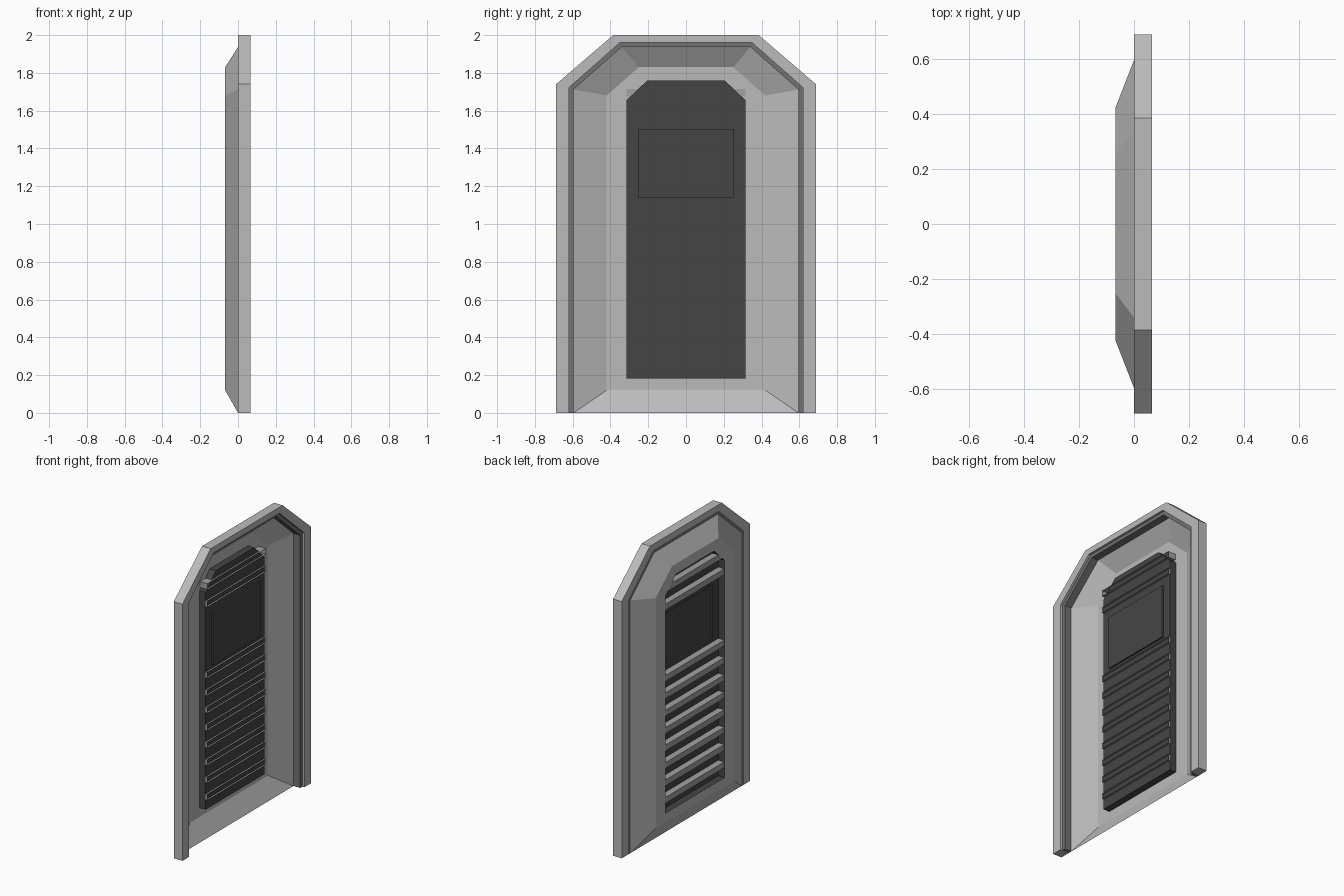
import bpy, bmesh

if "Cube" in bpy.data.objects:
    bpy.data.objects.remove(bpy.data.objects["Cube"])


def material(name, v):
    m = bpy.data.materials.new(name)
    m.diffuse_color = (v, v, v, 1)
    m.use_nodes = True
    m.node_tree.nodes["Principled BSDF"].inputs["Base Color"].default_value = m.diffuse_color
    return m


LIGHT = material("light_grey", 0.5)
MID = material("mid_grey", 0.17)
BAR = material("bar_grey", 0.36)
DARK = material("dark_grey", 0.06)


def build(name, polys, mat, outward=False):
    """Object from a list of polygons, welded where they meet."""
    bm = bmesh.new()
    for p in polys:
        bm.faces.new([bm.verts.new(c) for c in p])
    bmesh.ops.remove_doubles(bm, verts=bm.verts, dist=1e-5)
    if outward:
        bmesh.ops.recalc_face_normals(bm, faces=bm.faces)
    me = bpy.data.meshes.new(name)
    bm.to_mesh(me)
    bm.free()
    me.materials.append(mat)
    ob = bpy.data.objects.new(name, me)
    bpy.context.collection.objects.link(ob)
    return ob


def arch(half):
    """Mirror the +y half of an outline: bottom, shoulder, top."""
    return half + [(-y, z) for y, z in reversed(half)]


def at(x, pts):
    return [(x, y, z) for y, z in pts]


def bridge(a, b, closed=False):
    n = len(a)
    return [[a[i], a[(i + 1) % n], b[(i + 1) % n], b[i]]
            for i in range(n if closed else n - 1)]


def arch_ring(name, outer, inner, x0, x1, mat):
    of, inf, ob, ib = at(x1, outer), at(x1, inner), at(x0, outer), at(x0, inner)
    polys = bridge(of, inf) + bridge(ob, ib) + bridge(of, ob) + bridge(inf, ib)
    for k in (0, -1):
        polys.append([of[k], inf[k], ib[k], ob[k]])
    build(name, polys, mat, True)


frame_out = arch([(0.688, 0), (0.688, 1.74), (0.385, 2.0)])
frame_in = arch([(0.62, 0), (0.62, 1.722), (0.35, 1.96)])
funnel_out = arch([(0.595, 0), (0.595, 1.712), (0.34, 1.937)])
funnel_in = arch([(0.42, 0.12), (0.42, 1.68), (0.25, 1.83)])
panel = arch([(0.315, 0.182), (0.315, 1.655), (0.205, 1.76)])
BACK, FRONT, WIN = -0.068, -0.022, -0.010

# Outer frame and the stepped trim inside it
arch_ring("outer_frame", frame_out, frame_in, 0, 0.065, LIGHT)
arch_ring("inner_trim", frame_in, funnel_out, 0, 0.05, MID)

# Sloped recess and back plate with the panel opening
build("recess", bridge(at(0, funnel_out), at(BACK, funnel_in), True)
      + bridge(at(BACK, funnel_in), at(BACK, panel), True), LIGHT)

# Door panel: hollow shell, open at the back, with a raised window
wy, z0, z1 = 0.253, 1.14, 1.50
window = [(wy, z0), (wy, z1), (-wy, z1), (-wy, z0)]
polys = bridge(at(BACK, panel), at(FRONT, panel), True)
polys.append(at(FRONT, [(0.315, 0.182), (0.315, z0), (wy, z0), (-wy, z0), (-0.315, z0), (-0.315, 0.182)]))
polys.append(at(FRONT, [(-0.315, z1), (-wy, z1), (wy, z1), (0.315, z1)] + panel[1:5]))
for s in (1, -1):
    polys.append(at(FRONT, [(s * wy, z0), (s * 0.315, z0), (s * 0.315, z1), (s * wy, z1)]))
polys += bridge(at(FRONT, window), at(WIN, window), True) + [at(WIN, window)]
build("door_panel", polys, DARK, True)

# Cross bars: channels open at the front, their lips poke through the panel
tops = [1.715, 1.597] + [1.114 - 0.118 * i for i in range(8)]
for i, t in enumerate(tops):
    sec = [(0.314, t - 0.04), (0.314, t), (-0.314, t), (-0.314, t - 0.04)]
    b = at(BACK + 0.002, sec)
    build(f"cross_bar_{i + 1}", bridge(b, at(-0.010, sec), True) + [b], BAR, True)
